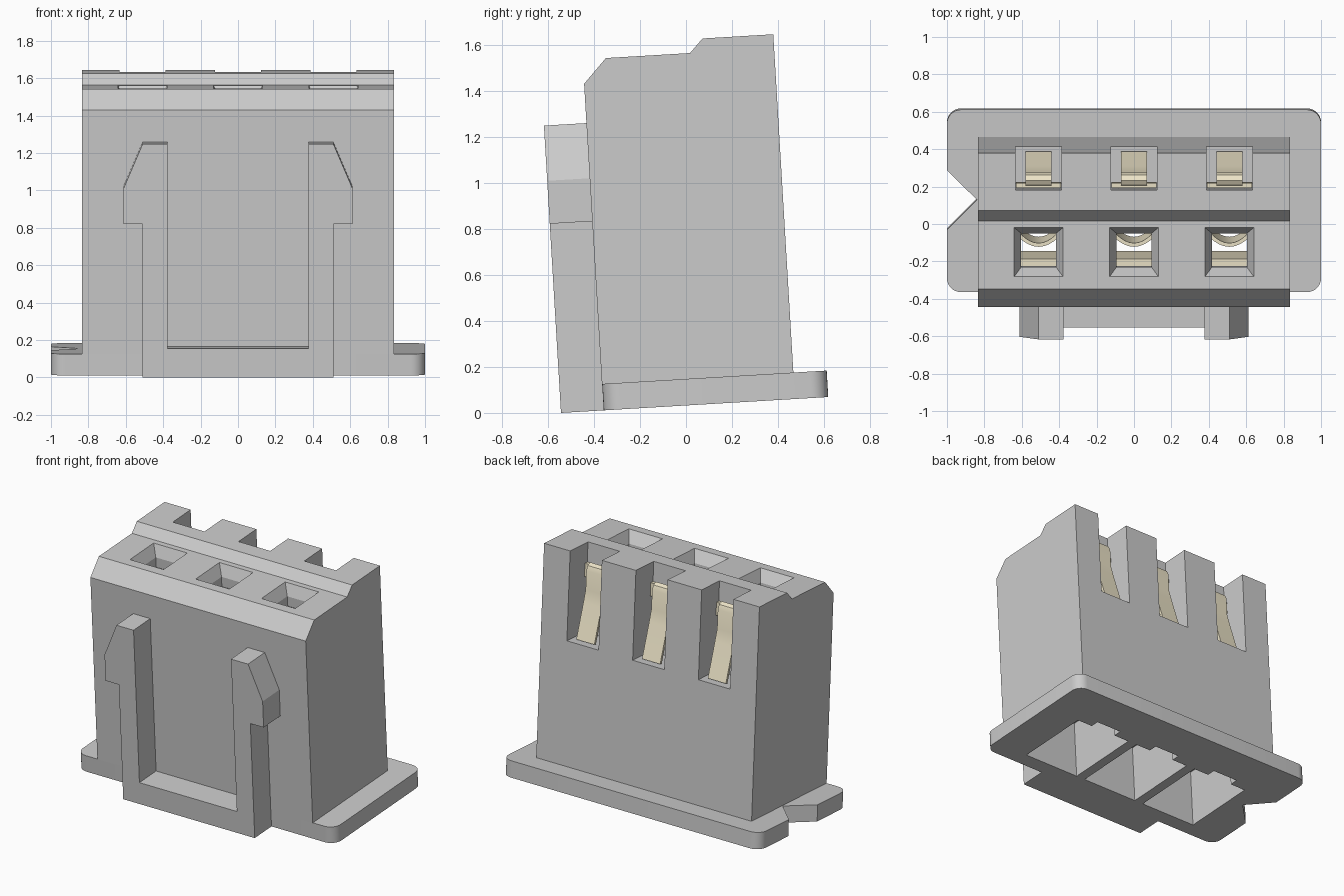
import bpy, bmesh, math
from mathutils import Matrix, Vector

if "Cube" in bpy.data.objects:
    bpy.data.objects.remove(bpy.data.objects["Cube"])

TILT = Matrix.Translation((0, -0.543, 0)) @ Matrix.Rotation(math.radians(3.4), 4, 'X')
COLS = (-0.51, 0.0, 0.51)
parts = []

def mesh_obj(name, bm):
    bmesh.ops.recalc_face_normals(bm, faces=bm.faces)
    me = bpy.data.meshes.new(name)
    bm.to_mesh(me)
    bm.free()
    ob = bpy.data.objects.new(name, me)
    bpy.context.collection.objects.link(ob)
    return ob

def prism(name, pts, lo, hi, axis):
    """Extrude a 2D outline along axis; the 2D points fill the other two axes in order."""
    bm = bmesh.new()
    def place(p, h):
        c = list(p)
        c.insert('xyz'.index(axis), h)
        return bm.verts.new(c)
    a = [place(p, lo) for p in pts]
    b = [place(p, hi) for p in pts]
    bm.faces.new(a)
    bm.faces.new(b)
    n = len(pts)
    for i in range(n):
        bm.faces.new((a[i], a[(i + 1) % n], b[(i + 1) % n], b[i]))
    return mesh_obj(name, bm)

def box(name, x, y, z):
    return prism(name, [(x[0], y[0]), (x[1], y[0]), (x[1], y[1]), (x[0], y[1])], z[0], z[1], 'z')

def frustum(name, cx, low, high):
    """Rectangular taper; low/high = (half width, y0, y1, z)."""
    bm = bmesh.new()
    rings = [[bm.verts.new((cx + sx * r[0], y, r[3])) for sx, y in
              ((-1, r[1]), (1, r[1]), (1, r[2]), (-1, r[2]))] for r in (low, high)]
    bm.faces.new(rings[0])
    bm.faces.new(rings[1])
    for i in range(4):
        j = (i + 1) % 4
        bm.faces.new((rings[0][i], rings[0][j], rings[1][j], rings[1][i]))
    return mesh_obj(name, bm)

def ribbon(pts, t):
    """Outline of a thin strip following a polyline."""
    other = []
    for i, p in enumerate(pts):
        d = Vector(pts[min(i + 1, len(pts) - 1)]) - Vector(pts[max(i - 1, 0)])
        d.normalize()
        other.append((p[0] - d.y * t, p[1] + d.x * t))
    return list(pts) + other[::-1]

def cut(ob, cutter):
    m = ob.modifiers.new('cut', 'BOOLEAN')
    m.operation, m.solver, m.object = 'DIFFERENCE', 'EXACT', cutter
    bpy.context.view_layer.objects.active = ob
    bpy.ops.object.modifier_apply(modifier=m.name)

# Main housing block with stepped, chamfered top
housing = prism('housing', [(0.185, 0.115), (1.018, 0.115), (1.018, 1.587), (0.71, 1.587),
                            (0.652, 1.527), (0.286, 1.527), (0.185, 1.421)], -0.835, 0.835, 'x')

# Base flange: rounded corners, V notch on the left edge
outline, r = [], 0.075
for cx, cy, a0 in ((1 - r, 0.186 + r, 270), (1 - r, 1.163 - r, 0),
                   (-1 + r, 1.163 - r, 90), (-1 + r, 0.186 + r, 180)):
    if a0 == 180:
        outline += [(-1, 0.84), (-0.84, 0.68), (-1, 0.52)]
    for k in range(9):
        a = math.radians(a0 + k * 90 / 8)
        outline.append((cx + r * math.cos(a), cy + r * math.sin(a)))
flange = prism('base_flange', outline, 0, 0.115, 'z')

# Front locking frame: U shape with outward barbs
half = [(0.378, 0.155), (0.378, 1.25), (0.51, 1.25), (0.613, 1.01), (0.613, 0.823), (0.51, 0.823), (0.51, 0)]
latch = prism('front_latch_frame', half + [(-x, z) for x, z in reversed(half)], 0, 0.186, 'y')
parts += [housing, flange, latch]

# Cavities, wire entries and rear slots
for c in COLS:
    def span(w):
        return (c - w, c + w)
    shared = [box('cut_socket', span(0.22), (0.29, 0.83), (-0.05, 0.42)),
              box('cut_key', span(0.10), (0.80, 0.89), (-0.06, 0.40))]
    own = [box('cut_chamber', span(0.123), (0.38, 0.76), (0.36, 1.38)),
           box('cut_throat', span(0.093), (0.40, 0.58), (1.30, 1.50)),
           frustum('cut_entry', c, (0.093, 0.40, 0.58, 1.45), (0.138, 0.343, 0.622, 1.542)),
           box('cut_slot', span(0.123), (0.82, 1.10), (0.97, 1.70)),
           box('cut_window', span(0.08), (0.70, 0.86), (1.15, 1.43))]
    for k in shared:
        cut(flange, k)
    for k in shared + own:
        cut(housing, k)
    for k in shared + own:
        bpy.data.objects.remove(k)

# Metal terminals
metal = bpy.data.materials.new('terminal_metal')
metal.diffuse_color = (0.85, 0.78, 0.58, 1)
metal.use_nodes = True
metal.node_tree.nodes["Principled BSDF"].inputs["Base Color"].default_value = metal.diffuse_color
for n, c in enumerate(COLS, 1):
    tongue = ribbon([(0.99, 0.985), (0.925, 1.22), (0.905, 1.30), (0.905, 1.43), (0.893, 1.462),
                     (0.865, 1.475), (0.84, 1.462), (0.832, 1.43), (0.832, 1.25)], 0.018)
    arc = [(c + 0.115 * math.sin(a), 0.56 - 0.06 * math.cos(a) ** 2)
           for a in (math.radians(-90 + 15 * i) for i in range(13))]
    metal_parts = [
        prism(f'spring_tongue_{n}', tongue, c - 0.07, c + 0.07, 'x'),
        box(f'tongue_crossbar_{n}', (c - 0.12, c + 0.12), (0.822, 0.85), (1.36, 1.45)),
        prism(f'wire_spring_{n}', ribbon(arc, 0.02), 0.75, 1.32, 'z'),
        box(f'contact_plate_{n}', (c - 0.12, c + 0.12), (0.385, 0.435), (0.6, 1.30))]
    for ob in metal_parts:
        ob.data.materials.append(metal)
    parts += metal_parts

# Smooth only the rounded surfaces, then lean the whole connector back
for ob in parts:
    ob.matrix_world = TILT
    bpy.ops.object.select_all(action='DESELECT')
    if ob.name.startswith(('base', 'spring', 'wire')):
        ob.select_set(True)
        bpy.context.view_layer.objects.active = ob
        bpy.ops.object.shade_smooth_by_angle(angle=math.radians(35))
